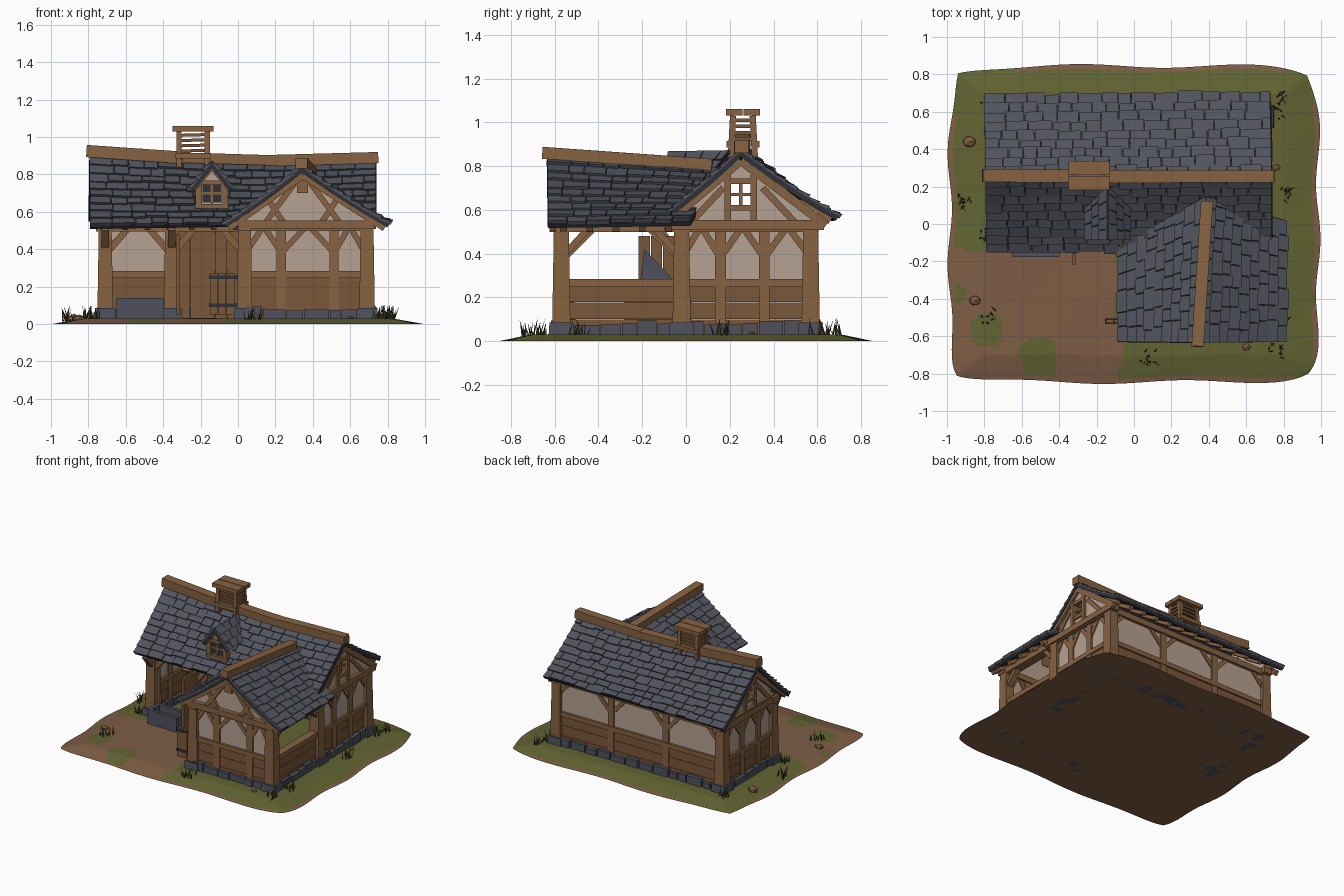
import bpy, bmesh, math, random
from mathutils import Vector, Matrix

random.seed(4)
if "Cube" in bpy.data.objects:
    bpy.data.objects.remove(bpy.data.objects["Cube"])


def material(name, red, green, blue):
    linear = [((c / 255 + 0.055) / 1.055) ** 2.4 for c in (red, green, blue)] + [1]
    mat = bpy.data.materials.new(name)
    mat.use_nodes = True
    mat.diffuse_color = linear
    shader = mat.node_tree.nodes["Principled BSDF"]
    shader.inputs["Base Color"].default_value = linear
    shader.inputs["Roughness"].default_value = 0.9
    return mat


timber = material("timber brown", 134, 98, 65)
plank = material("plank brown", 122, 87, 57)
plaster = material("plaster", 182, 162, 146)
slate = material("slate", 82, 84, 94)
dark_slate = material("dark slate", 48, 49, 56)
stone = material("stone", 78, 80, 92)
dirt = material("dirt", 126, 93, 69)
grass = material("grass", 98, 100, 50)
blade_green = material("dark grass", 72, 72, 40)


def finish(name, bm, *mats):
    bmesh.ops.recalc_face_normals(bm, faces=bm.faces)
    mesh = bpy.data.meshes.new(name)
    bm.to_mesh(mesh)
    bm.free()
    for mat in mats:
        mesh.materials.append(mat)
    obj = bpy.data.objects.new(name, mesh)
    bpy.context.collection.objects.link(obj)
    return obj


def beam(bm, start, end, width, depth, taper=1):
    """Box from start to end; width is the horizontal side."""
    start, end = Vector(start), Vector(end)
    along = (end - start).normalized()
    side = along.cross(Vector((0, 0, 1)))
    side = side.normalized() if side.length > 0.05 else Vector((1, 0, 0))
    other = along.cross(side)
    rings = []
    for p, k in ((start, 0.5), (end, 0.5 * taper)):
        rings.append([bm.verts.new(p + side * width * k * i + other * depth * k * j)
                      for i, j in ((-1, -1), (1, -1), (1, 1), (-1, 1))])
    bridge(bm, *rings)


def bridge(bm, low, high):
    bm.faces.new(low[::-1])
    bm.faces.new(high)
    for i in range(len(low)):
        j = (i + 1) % len(low)
        bm.faces.new((low[i], low[j], high[j], high[i]))


def prism(bm, points, shift):
    bridge(bm, [bm.verts.new(p) for p in points],
           [bm.verts.new(Vector(p) + Vector(shift)) for p in points])


def beams(name, mat, items):
    bm = bmesh.new()
    for item in items:
        beam(bm, *item)
    return finish(name, bm, mat)


# Ground mound with worn dirt yard and grass
def is_grass(x, y):
    wob = 0.03 * math.sin(9 * x + 4 * y) + 0.02 * math.sin(17 * y)
    if max(abs(x) / 0.97, abs(y) / 0.83) > 0.99:
        return False
    patches = ((-0.78, -0.55, 0.09), (-0.52, -0.7, 0.1), (-0.94, -0.38, 0.05), (-0.5, -0.8, 0.1))
    if any(math.hypot(x - a, y - b) < r + wob / 2 for a, b, r in patches):
        return True
    return not (x < -0.08 + wob and y < -0.1 + wob)


bm = bmesh.new()
bmesh.ops.create_grid(bm, x_segments=70, y_segments=70, size=1)
for v in bm.verts:
    x, y = v.co.x, v.co.y
    edge = max(abs(x), abs(y))
    pull = 1 - 0.05 * (abs(x * y)) ** 6 + 0.012 * math.sin(7 * x - 9 * y) * edge ** 4
    v.co = (x * pull * 0.985, y * pull * 0.845,
            0.03 * min(1, (1 - edge) * 6) + 0.003 * math.sin(8 * x) * math.cos(7 * y) * (1 - edge))
for f in bm.faces:
    c = f.calc_center_median()
    f.material_index = int(is_grass(c.x, c.y))
rim = [e for e in bm.edges if e.is_boundary]
bmesh.ops.holes_fill(bm, edges=rim, sides=0)
finish("ground", bm, dirt, grass)


# Timber framed walls
def timber_wall(name, a, b, studs, window=False):
    a, b = Vector(a), Vector(b)
    length = (b - a).length

    def at(t, z):
        return (*a.lerp(b, t), z)

    beams(name + "_boards", plank, [(at(0, z), at(1, z), 0.035, 0.076) for z in (0.06, 0.138, 0.216)])
    if not window:
        beams(name + "_plaster", plaster, [(at(0, 0.39), at(1, 0.39), 0.025, 0.25)])
    frame = [(at(0, 0.265), at(1, 0.265), 0.06, 0.035), (at(0, 0.52), at(1, 0.52), 0.07, 0.045)]
    frame += [(at(t, 0.08), at(t, 0.5), 0.05, 0.05) for t in studs]
    stops = [0, *studs, 1]
    for t, u in zip(stops, stops[1:]):
        reach = min(0.12 / length, (u - t) * 0.45)
        frame.append((at(t, 0.38), at(t + reach, 0.51), 0.045, 0.03))
        frame.append((at(u, 0.38), at(u - reach, 0.51), 0.045, 0.03))
    beams(name + "_frame", timber, frame)
    # Foundation stones of uneven length
    stones, t = [], 0
    while t < 1:
        u = min(1, t + random.uniform(0.06, 0.14) / length)
        z = random.uniform(0.07, 0.095)
        stones.append((at(t, z / 2), at(u - 0.008, z / 2), random.uniform(0.08, 0.1), z))
        t = u
    beams(name + "_stones", stone, stones)


timber_wall("back_wall", (-0.71, 0.57), (0.71, 0.57), (0.33, 0.66))
timber_wall("left_wall", (-0.71, -0.02), (-0.71, 0.57), (0.3, 0.64))
timber_wall("right_wall", (0.69, -0.02), (0.69, 0.57), (0.3, 0.64))
timber_wall("wing_front_wall", (0.04, -0.57), (0.68, -0.57), (0.3, 0.74))
timber_wall("wing_right_wall", (0.69, -0.57), (0.69, -0.02), (), True)

corners = [(x, y) for x in (-0.71, 0.69) for y in (-0.02, 0.57)]
corners += [(0.035, -0.57), (0.69, -0.57), (-0.355, -0.02), (0.035, -0.02)]
beams("corner_posts", timber, [((x, y, 0.02), (x, y, 0.53), 0.085, 0.085, 0.8) for x, y in corners])
beams("post_feet", stone, [((x, y, 0), (x, y, 0.085), 0.12, 0.12, 0.9) for x, y in corners])

# Open yard side: plates, braces, plank wall, swung doors
yard = [((-0.76, -0.02, 0.52), (0.05, -0.02, 0.52), 0.07, 0.05),
        ((0.035, -0.62, 0.52), (0.035, 0, 0.52), 0.07, 0.045)]
for x, s in ((-0.71, 1), (-0.355, -1), (-0.355, 1), (0.035, -1)):
    yard.append(((x, -0.02, 0.37), (x + s * 0.12, -0.02, 0.51), 0.045, 0.035))
for y, s in ((-0.57, 1), (-0.02, -1)):
    yard.append(((0.035, y, 0.37), (0.035, y + s * 0.14, 0.51), 0.045, 0.035))
for x in (-0.71, -0.355):
    yard.append(((x, -0.03, 0.4), (x, -0.12, 0.51), 0.04, 0.03))
beams("yard_frame", timber, yard)
beams("yard_planks", plank, [((x, 0.01, 0.03), (x, 0.01, 0.5), 0.064, 0.03)
                             for x in (-0.29, -0.223, -0.157, -0.09, -0.023)])
beams("yard_low_wall", plank, [((0.035, -0.28, z), (0.035, -0.03, z), 0.03, 0.076) for z in (0.07, 0.15, 0.23)])
beams("yard_door", plank, [((-0.32, y, 0.05), (-0.32, y, 0.48), 0.02, 0.052) for y in (-0.08, -0.135, -0.19)])
beams("half_door", plank, [((x, -0.52, 0.05), (x, -0.52, 0.27), 0.042, 0.02) for x in (-0.13, -0.085, -0.04)])
beams("half_door_straps", dark_slate, [((-0.155, -0.52, z), (0.02, -0.52, z), 0.03, 0.018) for z in (0.1, 0.25)])
bm = bmesh.new()
prism(bm, [(0.2, -0.05, 0.27), (0.2, -0.21, 0.27), (0.2, -0.19, 0.42)], (0.12, 0, 0))
finish("wing_hood", bm, stone)

# Stone water trough
x, y = -0.525, -0.11
beams("trough", stone, [((x - 0.125, y, 0.05), (x + 0.125, y, 0.05), 0.12, 0.06)]
      + [((x - 0.125, y + s, 0.085), (x + 0.125, y + s, 0.085), 0.025, 0.11) for s in (-0.055, 0.055)]
      + [((x + s, y - 0.06, 0.085), (x + s, y + 0.06, 0.085), 0.025, 0.11) for s in (-0.113, 0.113)])


# Slate roofs: dark deck with overlapping slates
def slope(name, ridge_a, ridge_b, eave_a, eave_b, rows, tile, sag=0.0, dip=0.0):
    ra, rb, ea, eb = map(Vector, (ridge_a, ridge_b, eave_a, eave_b))
    normal = (rb - ra).cross(ea - ra).normalized()
    normal *= 1 if normal.z > 0 else -1

    def at(u, v, lift):
        drop = 4 * sag * v * (1 - v) + 4 * dip * u * (1 - u) * (1 - v)
        return ra.lerp(rb, u).lerp(ea.lerp(eb, u), v) + normal * lift - Vector((0, 0, drop))

    def slab(bm, u0, u1, v0, v1, low, high0, high1):
        quad = ((u0, v0, high0), (u1, v0, high0), (u1, v1, high1), (u0, v1, high1))
        bridge(bm, [bm.verts.new(at(u, v, low)) for u, v, _ in quad],
               [bm.verts.new(at(u, v, h)) for u, v, h in quad])

    deck, tiles = bmesh.new(), bmesh.new()
    for i in range(rows):
        v0, v1 = i / rows, (i + 1) / rows
        for k in range(6):
            slab(deck, k / 6, (k + 1) / 6, v0, v1, -0.022, 0, 0)
        span = (rb - ra).lerp(eb - ea, (v0 + v1) / 2).length
        u = 0
        while u < 1:
            end = u + random.uniform(0.7, 1.35) * tile / span
            end = 1 if end > 1 - 0.4 * tile / span else end
            slab(tiles, u, end - 0.004 / span, max(0, v0 - 0.02), v1 + random.uniform(-0.012, 0.02),
                 -0.004, 0.004, random.uniform(0.014, 0.022))
            u = end
    finish(name + "_deck", deck, dark_slate)
    finish(name + "_slates", tiles, slate)


left, right = (-0.795, 0.25, 0.895), (0.74, 0.25, 0.87)
slope("main_front_roof", left, right, (-0.79, -0.14, 0.525), (0.74, -0.14, 0.545), 9, 0.1, 0.012, 0.025)
slope("main_back_roof", left, right, (-0.8, 0.68, 0.565), (0.73, 0.7, 0.57), 9, 0.1, 0.012, 0.025)
front, rear = (0.34, -0.635, 0.84), (0.385, 0.15, 0.79)
slope("wing_left_roof", front, rear, (-0.075, -0.63, 0.535), (-0.075, -0.12, 0.535), 9, 0.09, 0.01)
slope("wing_right_roof", front, rear, (0.81, -0.63, 0.535), (0.81, 0.02, 0.545), 9, 0.09, 0.01)

# Ridge beams
beams("main_ridge", timber, [((-0.81, 0.26, 0.925), (-0.3, 0.255, 0.89), 0.07, 0.065),
                             ((-0.3, 0.255, 0.89), (0.2, 0.255, 0.875), 0.07, 0.055),
                             ((0.2, 0.255, 0.875), (0.75, 0.255, 0.89), 0.065, 0.06)])
beams("wing_ridge", timber, [((0.34, -0.655, 0.86), (0.39, 0.12, 0.805), 0.065, 0.055)])

# Barge boards and rafter tails
trim = []
for x in (-0.77, 0.72):
    trim += [((x, 0.25, 0.825), (x, y, 0.53), 0.03, 0.04) for y in (-0.1, 0.64)]
trim += [((0.345, -0.61, 0.795), (x, -0.61, 0.515), 0.03, 0.04) for x in (-0.05, 0.785)]
for i in range(13):
    x = -0.72 + i * 0.118
    trim.append(((x, 0.52, 0.64), (x, 0.66, 0.55), 0.03, 0.035))
    if x < 0:
        trim.append(((x, 0, 0.61), (x, -0.11, 0.515), 0.03, 0.035))
for i in range(5):
    y = -0.56 + i * 0.12
    trim.append(((0.66, y, 0.6), (0.78, y, 0.515), 0.03, 0.035))
    trim.append(((0.07, y, 0.6), (-0.04, y, 0.515), 0.03, 0.035))
beams("rafters", timber, trim)

# Main gables with an open window
for side, x in (("left", -0.715), ("right", 0.69)):
    bm = bmesh.new()
    a, b, low, high = 0.19, 0.31, 0.61, 0.73
    for outline in (((-0.04, 0.53), (a, 0.53), (a, 0.77), (-0.04, 0.58)),
                    ((b, 0.53), (0.6, 0.53), (0.6, 0.59), (b, 0.78)),
                    ((a, 0.53), (b, 0.53), (b, low), (a, low)),
                    ((a, high), (b, high), (b, 0.78), (0.25, 0.82), (a, 0.77))):
        prism(bm, [(x, y, z) for y, z in outline], (0.025, 0, 0))
    finish(side + "_gable", bm, plaster)
    x += 0.0125
    frame = [((x, y, 0.53), (x, y, 0.76), 0.055, 0.03) for y in (a, b)]
    frame += [((x, a, z), (x, b, z), 0.05, 0.025) for z in (low, high)]
    frame += [((x, 0.25, low), (x, 0.25, high), 0.015, 0.015), ((x, a, 0.67), (x, b, 0.67), 0.015, 0.015)]
    frame += [((x, 0.02, 0.54), (x, 0.17, 0.7), 0.045, 0.03), ((x, 0.5, 0.54), (x, 0.35, 0.7), 0.045, 0.03),
              ((x, -0.1, 0.53), (x, 0.63, 0.53), 0.07, 0.045)]
    beams(side + "_gable_frame", timber, frame)

# Wing gable with fanned struts
bm = bmesh.new()
y = -0.585
prism(bm, [(0.02, y, 0.53), (0.7, y, 0.53), (0.7, y, 0.58), (0.345, y, 0.81), (0.02, y, 0.58)], (0, 0.025, 0))
finish("wing_gable", bm, plaster)
struts = [((0, y, 0.53), (0.73, y, 0.53), 0.07, 0.045), ((0.345, y, 0.7), (0.345, y, 0.84), 0.06, 0.06)]
for s in (-1, 1):
    struts.append(((0.345 + s * 0.2, y, 0.54), (0.345 + s * 0.03, y, 0.77), 0.045, 0.03))
    struts.append(((0.345 + s * 0.1, y, 0.54), (0.345 + s * 0.18, y, 0.66), 0.045, 0.03))
beams("wing_gable_frame", timber, struts)

# Dormer
c, y = -0.14, -0.045
bm = bmesh.new()
prism(bm, [(c - 0.075, y, 0.62), (c + 0.075, y, 0.62), (c + 0.075, y, 0.76), (c, y, 0.83), (c - 0.075, y, 0.76)],
      (0, 0.2, 0))
finish("dormer_body", bm, plaster)
beams("dormer_window", dark_slate, [((c - 0.05, y, 0.7), (c + 0.05, y, 0.7), 0.008, 0.1)])
frame = [((c - 0.09, y, z), (c + 0.09, y, z), 0.04, 0.025) for z in (0.63, 0.755)]
for s in (-1, 1):
    frame.append(((c + s * 0.07, y, 0.62), (c + s * 0.07, y, 0.77), 0.035, 0.035))
    frame.append(((c, y - 0.02, 0.84), (c + s * 0.1, y - 0.02, 0.72), 0.03, 0.03))
frame += [((c, y, 0.64), (c, y, 0.75), 0.014, 0.02), ((c - 0.06, y, 0.7), (c + 0.06, y, 0.7), 0.02, 0.014)]
beams("dormer_frame", timber, frame)
for side, s in (("left", -0.11), ("right", 0.11)):
    slope("dormer_" + side, (c, -0.085, 0.865), (c, 0.2, 0.87), (c + s, -0.085, 0.725), (c + s, 0.09, 0.725), 3, 0.07)

# Louvred ridge vent
c, d = -0.24, 0.26
vent = [((c + i * 0.075, d + j * 0.055, 0.84), (c + i * 0.075, d + j * 0.045, 1.03), 0.028, 0.028)
        for i in (-1, 1) for j in (-1, 1)]
vent += [((c - 0.11, d + s * 0.04, 1.045), (c + 0.11, d + s * 0.04, 1.045), 0.075, 0.03) for s in (-1, 1)]
for s in (-1, 1):
    vent.append(((c - 0.095, d + s * 0.06, 0.9), (c + 0.095, d + s * 0.06, 0.9), 0.03, 0.03))
beams("vent_frame", timber, vent)
louvres = []
for i in range(4):
    z = 0.925 + i * 0.028
    louvres += [((c - 0.07, d + s, z), (c + 0.07, d + s, z + 0.004), 0.02, 0.016) for s in (-0.045, 0.045)]
    louvres += [((c + s, d - 0.045, z), (c + s, d + 0.045, z), 0.02, 0.016) for s in (-0.075, 0.075)]
beams("vent_louvres", plank, louvres)

# Grass tufts and loose rocks
bm = bmesh.new()
for x, y in ((0.78, 0.67), (0.8, 0.16), (0.79, -0.5), (0.76, -0.67), (0.08, -0.72), (-0.78, -0.5),
             (-0.9, 0.13), (-0.79, -0.06), (-0.78, 0.64), (0.76, 0.6)):
    for i in range(11):
        p = Vector((x + random.uniform(-0.04, 0.04), y + random.uniform(-0.04, 0.04), 0.015))
        tip = p + Vector((random.uniform(-0.03, 0.03), random.uniform(-0.03, 0.03), random.uniform(0.04, 0.09)))
        beam(bm, p, tip, 0.009, 0.006, 0.1)
finish("grass_tufts", bm, blade_green)
bm = bmesh.new()
for x, y, r in ((-0.88, 0.44, 0.04), (-0.85, -0.41, 0.035), (0.6, -0.66, 0.025), (0.76, 0.3, 0.025)):
    spot = Matrix.Translation((x, y, 0.03)) @ Matrix.Diagonal((1, 0.8, 0.6, 1))
    bmesh.ops.create_icosphere(bm, subdivisions=1, radius=r, matrix=spot)
finish("rocks", bm, dirt)
